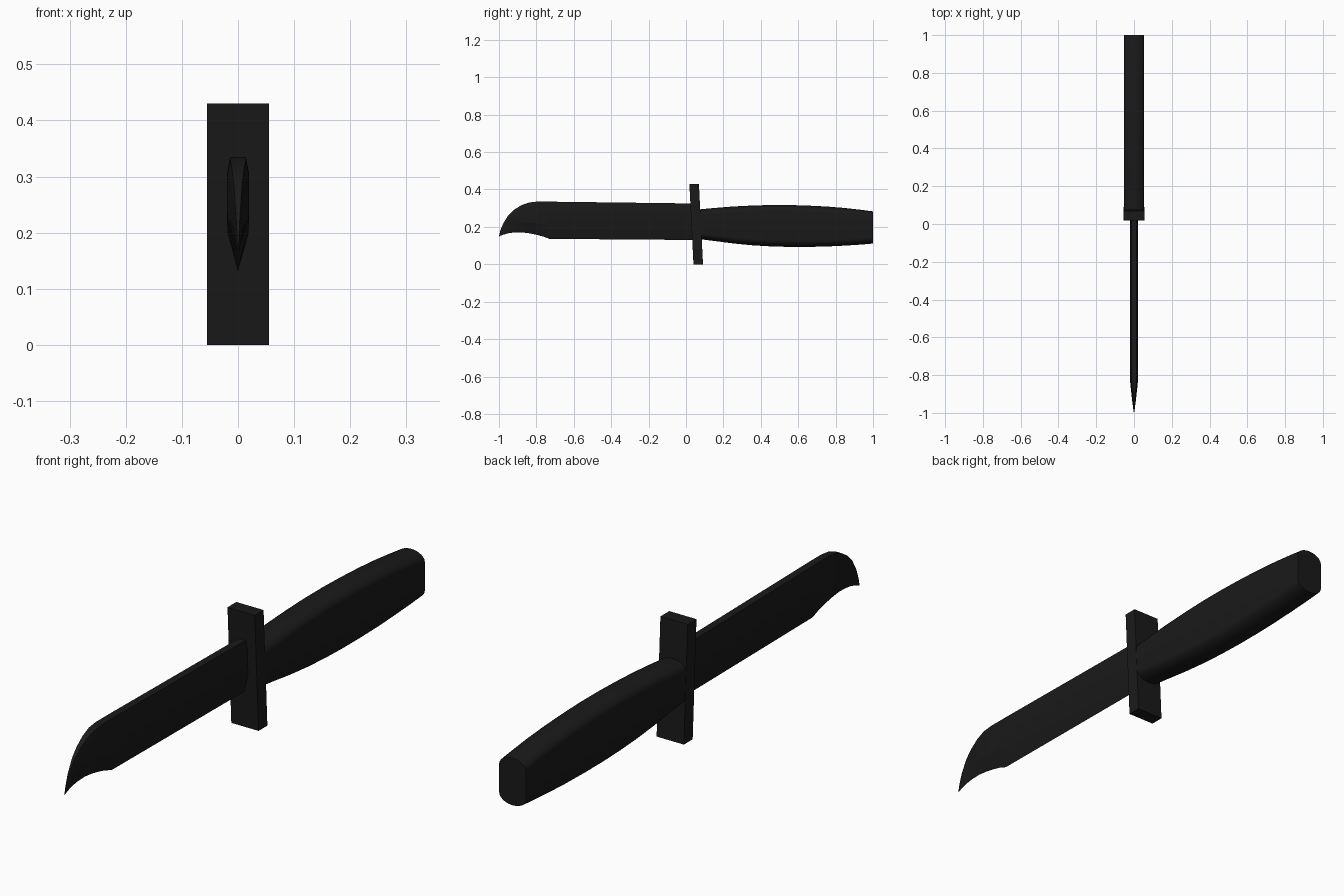
import bpy, bmesh, math

if "Cube" in bpy.data.objects:
    bpy.data.objects.remove(bpy.data.objects["Cube"])

black = bpy.data.materials.new("black")
black.diffuse_color = (0.01, 0.01, 0.01, 1)
black.use_nodes = True
black.node_tree.nodes["Principled BSDF"].inputs["Base Color"].default_value = black.diffuse_color


def loft(name, rings, smooth_angle=None):
    """Skin a list of equal-length closed rings and cap both ends."""
    bm = bmesh.new()
    loops = [[bm.verts.new(p) for p in ring] for ring in rings]
    n = len(loops[0])
    for a, b in zip(loops, loops[1:]):
        for i in range(n):
            j = (i + 1) % n
            bm.faces.new((a[i], a[j], b[j], b[i]))
    bm.faces.new(loops[0])
    bm.faces.new(loops[-1])
    bmesh.ops.remove_doubles(bm, verts=bm.verts, dist=0.0002)
    bmesh.ops.recalc_face_normals(bm, faces=bm.faces)
    mesh = bpy.data.meshes.new(name)
    bm.to_mesh(mesh)
    bm.free()
    mesh.materials.append(black)
    ob = bpy.data.objects.new(name, mesh)
    bpy.context.collection.objects.link(ob)
    if smooth_angle:
        bpy.ops.object.select_all(action='DESELECT')
        ob.select_set(True)
        bpy.context.view_layer.objects.active = ob
        bpy.ops.object.shade_smooth_by_angle(angle=math.radians(smooth_angle))
    return ob


# Blade: (y, bottom z, top z) stations, with a ground edge and a narrowed spine
stations = [(-1, .149, .151), (-.993, .152, .18), (-.978, .158, .217),
            (-.95, .166, .262), (-.92, .170, .291), (-.88, .171, .316),
            (-.84, .166, .330), (-.80, .158, .335), (-.765, .149, .335),
            (-.73, .136, .335), (.055, .130, .325)]
blade_half = [(0, 0), (.019, .35), (.020, .82), (.014, 1)]
section = blade_half + [(-x, t) for x, t in reversed(blade_half[1:])]
rings = []
for y, lo, hi in stations:
    w = min(1, max(.02, (y + 1) / .16) ** .8)
    rings.append([(x * w, y, lo + t * (hi - lo)) for x, t in section])
loft("blade", rings, 15)

# Crossguard: slightly leaning flat bar
loft("guard", [[(x, y0, z), (x, y1, z), (x, y1 + .022 * s, z2), (x, y0 + .022 * s, z2)]
               for x in (-.055, .055)
               for y0, y1, z, z2, s in [(.040, .091, 0, .43, -1)]])

# Handle: swelling grip with flat sides and arched top and bottom
grip = [(.055, .137, .292), (.15, .125, .301), (.25, .112, .309), (.35, .102, .314),
        (.45, .096, .317), (.55, .093, .317), (.65, .093, .314), (.75, .095, .309),
        (.85, .100, .301), (.93, .105, .292), (1, .111, .283)]
rings = []
for y, lo, hi in grip:
    arch, ring = .033, []
    for k in range(13):
        a = math.pi * k / 12
        ring.append((.054 * math.cos(a), y, hi - arch + arch * math.sin(a)))
    for k in range(13):
        a = math.pi + math.pi * k / 12
        ring.append((.054 * math.cos(a), y, lo + arch + arch * math.sin(a)))
    rings.append(ring)
loft("handle", rings, 30)
